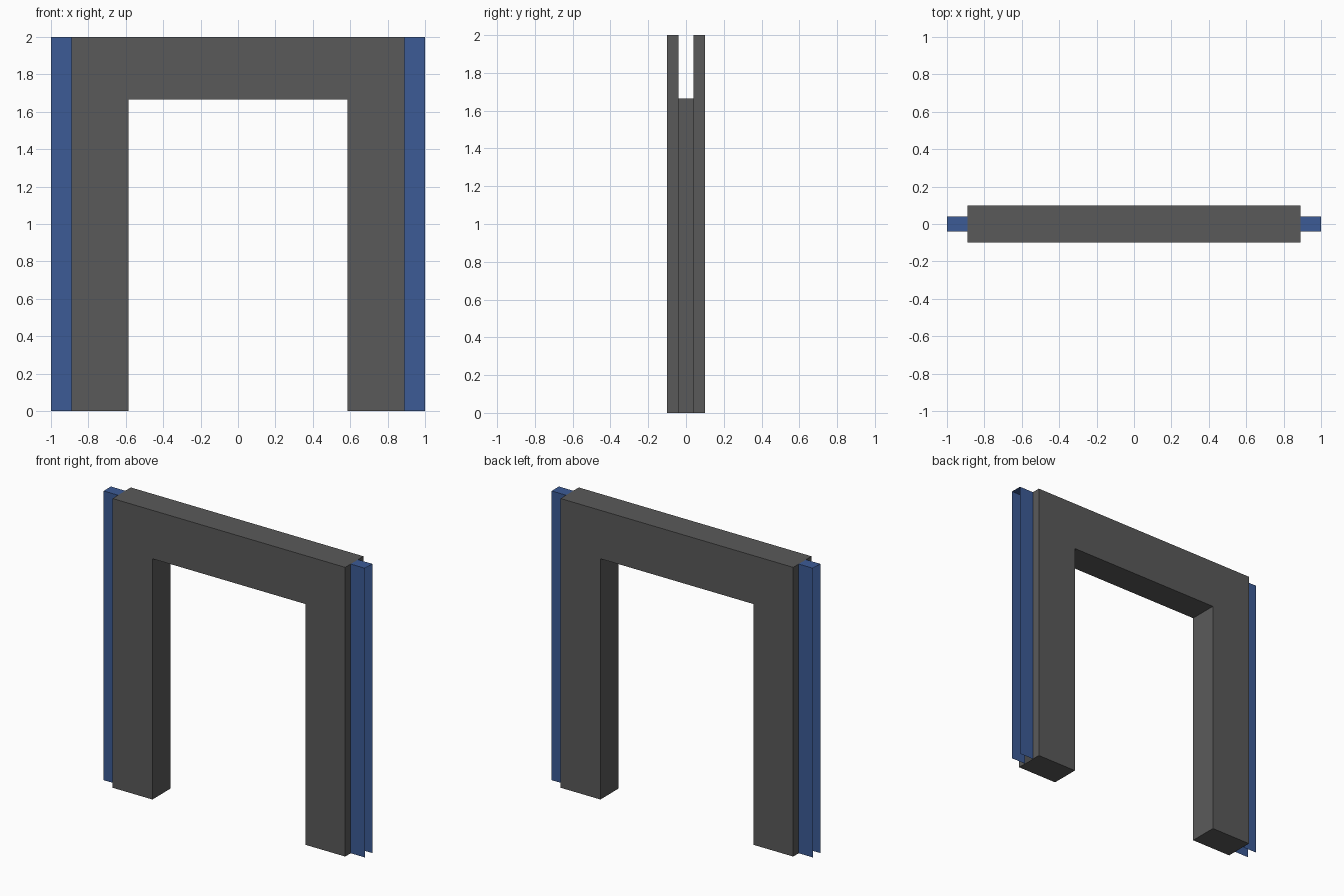
import bpy, bmesh

if "Cube" in bpy.data.objects:
    bpy.data.objects.remove(bpy.data.objects["Cube"])

W, D, H = 0.89, 0.10, 2.0        # hollow frame: half width, half depth, height
OW, OH = 0.585, 1.665            # opening: half width, height
CX, CY = 1.0, 0.04               # side channels: outer x, half depth


def material(name, rgb):
    m = bpy.data.materials.new(name)
    m.diffuse_color = (*rgb, 1)
    m.use_nodes = True
    m.node_tree.nodes["Principled BSDF"].inputs["Base Color"].default_value = m.diffuse_color
    return m


def make_object(name, bm, mat):
    mesh = bpy.data.meshes.new(name)
    bm.to_mesh(mesh)
    bm.free()
    mesh.materials.append(mat)
    ob = bpy.data.objects.new(name, mesh)
    bpy.context.collection.objects.link(ob)
    return ob


def quad(bm, *pts):
    return bm.faces.new([bm.verts.new(p) for p in pts])


grey = material("dark grey", (0.102, 0.102, 0.102))
blue = material("steel blue", (0.045, 0.105, 0.305))

# Door frame: arch profile extruded front to back
bm = bmesh.new()
profile = [(-W, 0), (-OW, 0), (-OW, OH), (OW, OH), (OW, 0), (W, 0), (W, H), (-W, H)]
face = bm.faces.new([bm.verts.new((x, -D, z)) for x, z in profile])
ext = bmesh.ops.extrude_face_region(bm, geom=[face], use_keep_orig=True)
bmesh.ops.translate(bm, vec=(0, 2 * D, 0),
                    verts=[g for g in ext["geom"] if isinstance(g, bmesh.types.BMVert)])
bmesh.ops.recalc_face_normals(bm, faces=bm.faces[:])

# Open slots down both outer sides of the hollow frame, leaving narrow lips
sides = [f for f in bm.faces if all(abs(abs(v.co.x) - W) < 1e-4 for v in f.verts)
         and abs(f.normal.x) > 0.9]
bmesh.ops.delete(bm, geom=sides, context='FACES_ONLY')
for s in (-1, 1):
    for a, b in ((-D, -CY), (CY, D)):
        f = quad(bm, (s * W, a, 0), (s * W, b, 0), (s * W, b, H), (s * W, a, H))
        if s < 0:
            f.normal_flip()
make_object("door_frame", bm, grey)

# Side channels: two thin plates and a top cap, open at the end and bottom
for s, name in ((-1, "left_channel"), (1, "right_channel")):
    bm = bmesh.new()
    x0, x1 = sorted((s * W, s * CX))
    quad(bm, (x0, -CY, 0), (x1, -CY, 0), (x1, -CY, H), (x0, -CY, H))
    quad(bm, (x1, CY, 0), (x0, CY, 0), (x0, CY, H), (x1, CY, H))
    quad(bm, (x0, -CY, H), (x1, -CY, H), (x1, CY, H), (x0, CY, H))
    bmesh.ops.remove_doubles(bm, verts=bm.verts[:], dist=1e-5)
    make_object(name, bm, blue)
